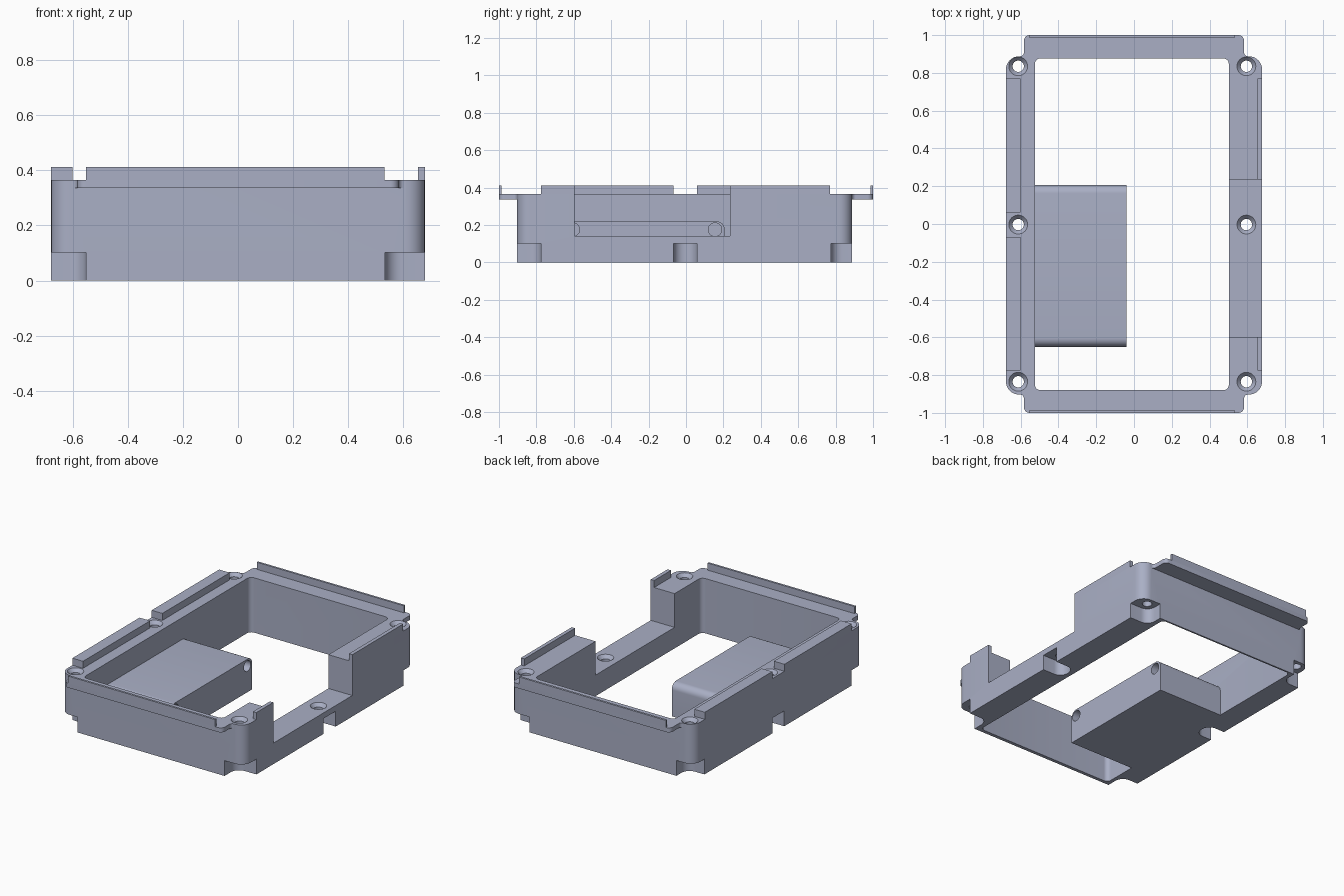
import bpy, bmesh, math
from mathutils import Vector

if "Cube" in bpy.data.objects:
    bpy.data.objects.remove(bpy.data.objects["Cube"])

mat = bpy.data.materials.new("blue grey")
mat.diffuse_color = (0.40, 0.43, 0.56, 1)
mat.use_nodes = True
mat.node_tree.nodes["Principled BSDF"].inputs["Base Color"].default_value = mat.diffuse_color


def prism(name, pts, z0, z1, axis="z", seg=8):
    """Extrude a polygon of (u, v, corner radius); axis x maps u, v to y, z."""
    ring = []
    n = len(pts)
    for i, (u, v, r) in enumerate(pts):
        p = Vector((u, v))
        if r == 0:
            ring.append(p)
            continue
        a = (Vector(pts[i - 1][:2]) - p).normalized()
        b = (Vector(pts[(i + 1) % n][:2]) - p).normalized()
        c = p + (a + b) * r                      # right-angled corners
        for k in range(seg + 1):
            t = k / seg * math.pi / 2
            ring.append(c - b * r * math.cos(t) - a * r * math.sin(t))
    bm = bmesh.new()
    put = (lambda p, h: (p.x, p.y, h)) if axis == "z" else (lambda p, h: (h, p.x, p.y))
    face = bm.faces.new([bm.verts.new(put(p, z0)) for p in ring])
    ext = bmesh.ops.extrude_face_region(bm, geom=[face])
    d = Vector((0, 0, z1 - z0)) if axis == "z" else Vector((z1 - z0, 0, 0))
    bmesh.ops.translate(bm, vec=d, verts=[g for g in ext["geom"] if isinstance(g, bmesh.types.BMVert)])
    bmesh.ops.recalc_face_normals(bm, faces=bm.faces)
    return finish(name, bm)


def finish(name, bm):
    me = bpy.data.meshes.new(name)
    bm.to_mesh(me)
    bm.free()
    me.materials.append(mat)
    ob = bpy.data.objects.new(name, me)
    bpy.context.collection.objects.link(ob)
    return ob


def rect(x0, x1, y0, y1, r=0):
    return [(x0, y0, r), (x1, y0, r), (x1, y1, r), (x0, y1, r)]


def box(name, x0, x1, y0, y1, z0, z1, r=0):
    return prism(name, rect(x0, x1, y0, y1, r), z0, z1)


def cone(name, x, y, z0, z1, r0, r1, axis="z"):
    bm = bmesh.new()
    bmesh.ops.create_cone(bm, cap_ends=True, segments=32, radius1=r0, radius2=r1, depth=z1 - z0)
    ob = finish(name, bm)
    mid = (z0 + z1) / 2
    for v in ob.data.vertices:
        c = v.co
        v.co = (c.x + x, c.y + y, c.z + mid) if axis == "z" else (c.z + mid, c.x + x, -c.y + y)
    if axis == "x":
        bm = bmesh.new()
        bm.from_mesh(ob.data)
        bmesh.ops.recalc_face_normals(bm, faces=bm.faces)
        bm.to_mesh(ob.data)
        bm.free()
    return ob


def combine(ob, tool, op="DIFFERENCE"):
    m = ob.modifiers.new("cut", "BOOLEAN")
    m.operation, m.solver, m.object = op, "EXACT", tool
    bpy.context.view_layer.objects.active = ob
    bpy.ops.object.modifier_apply(modifier=m.name)
    bpy.data.objects.remove(tool)


W, Y0, Y1, TOP = 0.678, -0.903, 0.888, 0.365

# Outer shell with rounded corners
frame = box("frame", -W, W, Y0, Y1, 0, TOP, 0.07)

# End flanges with flared roots
for s, yb in ((-1, Y0), (1, Y1)):
    pts = [(-0.61, s * 0.84, 0), (0.61, s * 0.84, 0), (0.61, yb, 0), (0.583, yb, 0.02),
           (0.583, s, 0.03), (-0.583, s, 0.03), (-0.583, yb, 0.02), (-0.61, yb, 0)]
    combine(frame, prism("flange", pts, 0.335, TOP), "UNION")

# Central opening and the side cutout
combine(frame, box("opening", -0.525, 0.502, -0.88, 0.877, -0.1, 0.6, 0.03))
combine(frame, box("side_cutout", 0.45, 0.8, -0.597, 0.235, 0.14, 0.6))

# Screw holes, countersinks and the relief notches below them
for sx, hx in ((-1, -0.613), (1, 0.595)):
    for sy in (-1, 0, 1):
        hy = sy * 0.835 - (0.003 if sy == 0 else 0)
        top = 0.14 if (sx > 0 and sy == 0) else TOP
        xi, xo = hx - sx * 0.062, sx * 0.8
        ya, yb = hy - 0.063, hy + 0.063
        if sy == 0:
            pts = [(xi, ya, 0.058), (xo, ya, 0), (xo, yb, 0), (xi, yb, 0.058)]
        else:
            yi = hy - sy * 0.06
            pts = [(xi, yi, 0.06), (xo, yi, 0), (xo, sy * 0.96, 0), (xi, sy * 0.96, 0)]
        combine(frame, prism("notch", pts, -0.1, 0.102))
        combine(frame, cone("hole", hx, hy, -0.05, 0.5, 0.03, 0.03))
        combine(frame, cone("countersink", hx, hy, top - 0.022, top + 0.004, 0.03, 0.0535))

# Raised lips along the rim
for name, x0, x1, y0, y1 in (
        ("front_lip", -0.552, 0.532, -1, -0.986),
        ("back_lip", -0.552, 0.532, 0.986, 1),
        ("left_front_lip", -W, -0.6, -0.775, -0.068),
        ("left_back_lip", -W, -0.6, 0.06, 0.77),
        ("right_front_lip", 0.653, W, -0.775, -0.597),
        ("right_back_lip", 0.653, W, 0.235, 0.77)):
    box(name, x0, x1, y0, y1, TOP, 0.412)

# Inner block with rounded top edges and two end bores
block = prism("inner_block", [(-0.65, 0, 0), (0.207, 0, 0), (0.207, 0.22, 0.045), (-0.65, 0.22, 0.045)],
              -0.526, -0.04, axis="x")
for y in (-0.605, 0.155):
    combine(block, cone("bore", y, 0.175, -0.2, 0.0, 0.036, 0.036, axis="x"))

# Smooth curved walls, keep edges crisp
for ob in (frame, block):
    bpy.ops.object.select_all(action="DESELECT")
    ob.select_set(True)
    bpy.context.view_layer.objects.active = ob
    bpy.ops.object.shade_smooth_by_angle(angle=math.radians(30))
